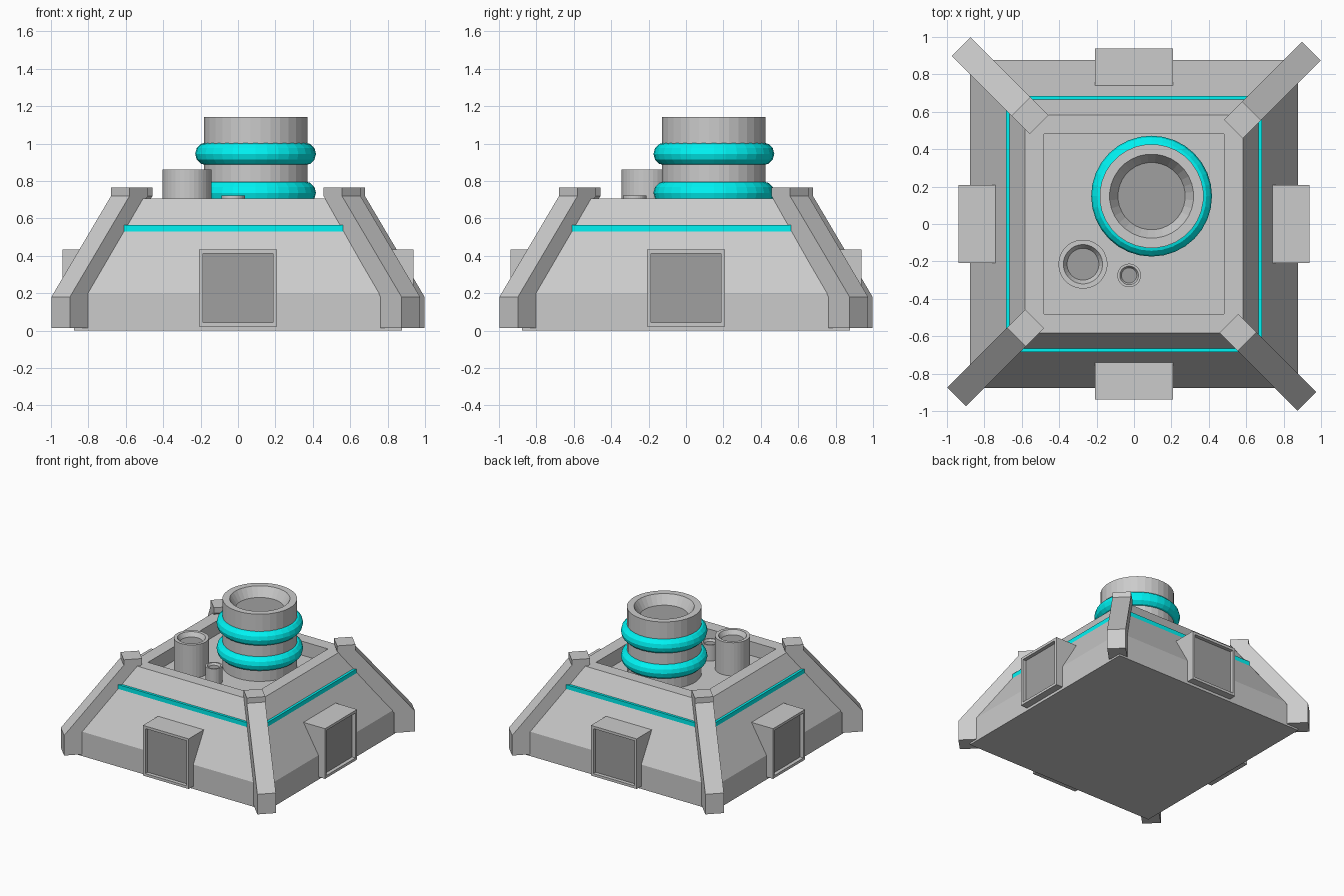
import bpy, bmesh
from math import sin, cos, pi, sqrt

if "Cube" in bpy.data.objects:
    bpy.data.objects.remove(bpy.data.objects["Cube"])


def material(name, rgb):
    m = bpy.data.materials.new(name)
    m.diffuse_color = (*rgb, 1)
    m.use_nodes = True
    m.node_tree.nodes["Principled BSDF"].inputs["Base Color"].default_value = m.diffuse_color
    return m


GREY = material("grey", (0.8, 0.8, 0.8))
CYAN = material("cyan", (0.0, 0.9, 0.9))
DARK = material("dark", (0.35, 0.35, 0.35))


def finish(name, bm, mats=()):
    bmesh.ops.recalc_face_normals(bm, faces=bm.faces)
    me = bpy.data.meshes.new(name)
    bm.to_mesh(me)
    bm.free()
    for m in mats:
        me.materials.append(m)
    ob = bpy.data.objects.new(name, me)
    bpy.context.collection.objects.link(ob)
    return ob


def lathe(name, profile, sides, centre=(0, 0), mats=(), closed=False, dark_top=False):
    """Sweep (radius, z) points round a vertical axis; 4 sides gives square rings by half width."""
    bm = bmesh.new()
    scale = sqrt(2) if sides == 4 else 1
    rings = [[bm.verts.new((centre[0] + r * scale * cos(2 * pi * (i + .5) / sides),
                            centre[1] + r * scale * sin(2 * pi * (i + .5) / sides), z))
              for i in range(sides)] for r, z in profile]
    pairs = list(zip(rings, rings[1:]))
    if closed:
        pairs.append((rings[-1], rings[0]))
    for a, b in pairs:
        for i in range(sides):
            j = (i + 1) % sides
            bm.faces.new((a[i], a[j], b[j], b[i]))
    if not closed:
        bm.faces.new(rings[0][::-1])
        cap = bm.faces.new(rings[-1])
        cap.material_index = 1 if dark_top else 0
    return finish(name, bm, mats)


# Tapered body with a square recess in the roof
FLOOR = 0.59
lathe("body", [(.877, 0), (.877, .2), (.583, .705), (.481, .705), (.481, FLOOR)], 4)

# Light strip running round the slope
lathe("light_strip", [(.64, .52), (.685, .52), (.685, .565), (.64, .565)], 4,
      mats=[CYAN], closed=True)


# Pipes with a tapered mouth and a dark bottom
def pipe(name, centre, r, top, inner, bottom, depth):
    lathe(name, [(r, FLOOR - .01), (r, top), (inner, top), (bottom, top - depth)], 32,
          centre, [GREY, DARK], dark_top=True)


CHIMNEY = (.094, .149)
pipe("chimney", CHIMNEY, .278, 1.142, .225, .18, .075)
pipe("medium_pipe", (-.273, -.215), .131, .862, .105, .085, .035)
pipe("small_pipe", (-.026, -.275), .063, .722, .05, .041, .017)

# Glowing rings round the chimney
for i, z in enumerate((.737, .945)):
    bpy.ops.mesh.primitive_torus_add(location=(*CHIMNEY, z), major_radius=.262, minor_radius=.061,
                                     major_segments=32, minor_segments=12)
    ring = bpy.context.object
    ring.name = f"chimney_ring_{i + 1}"
    ring.data.materials.append(CYAN)

# Corner buttresses: side profile (radius, z) given a thickness, repeated round the axis
LEG = [(1.324, .015), (1.324, .18), (.873, .72), (.873, .765),
       (.734, .765), (.734, .72), (1.165, .18), (1.165, .015)]
for k in range(4):
    bm = bmesh.new()
    face = bm.faces.new([bm.verts.new((r, -.087, z)) for r, z in LEG])
    ext = bmesh.ops.extrude_face_region(bm, geom=[face])
    bmesh.ops.translate(bm, vec=(0, .14, 0),
                        verts=[v for v in ext["geom"] if isinstance(v, bmesh.types.BMVert)])
    finish(f"buttress_{k + 1}", bm).rotation_euler.z = pi / 4 + k * pi / 2

# Window boxes with a recessed dark panel, one per side
for k, side in enumerate(("front", "right", "back", "left")):
    bm = bmesh.new()
    bmesh.ops.create_cube(bm, size=1)
    for v in bm.verts:
        v.co = (v.co.x * .416, -.937 if v.co.y < 0 else -.65, .228 + v.co.z * .412)
    bm.normal_update()
    front = min(bm.faces, key=lambda f: f.calc_center_median().y)
    bmesh.ops.inset_individual(bm, faces=[front], thickness=.03)
    bmesh.ops.inset_individual(bm, faces=[front], thickness=0, depth=-.03)
    front.material_index = 1
    finish(f"{side}_window", bm, [GREY, DARK]).rotation_euler.z = k * pi / 2
